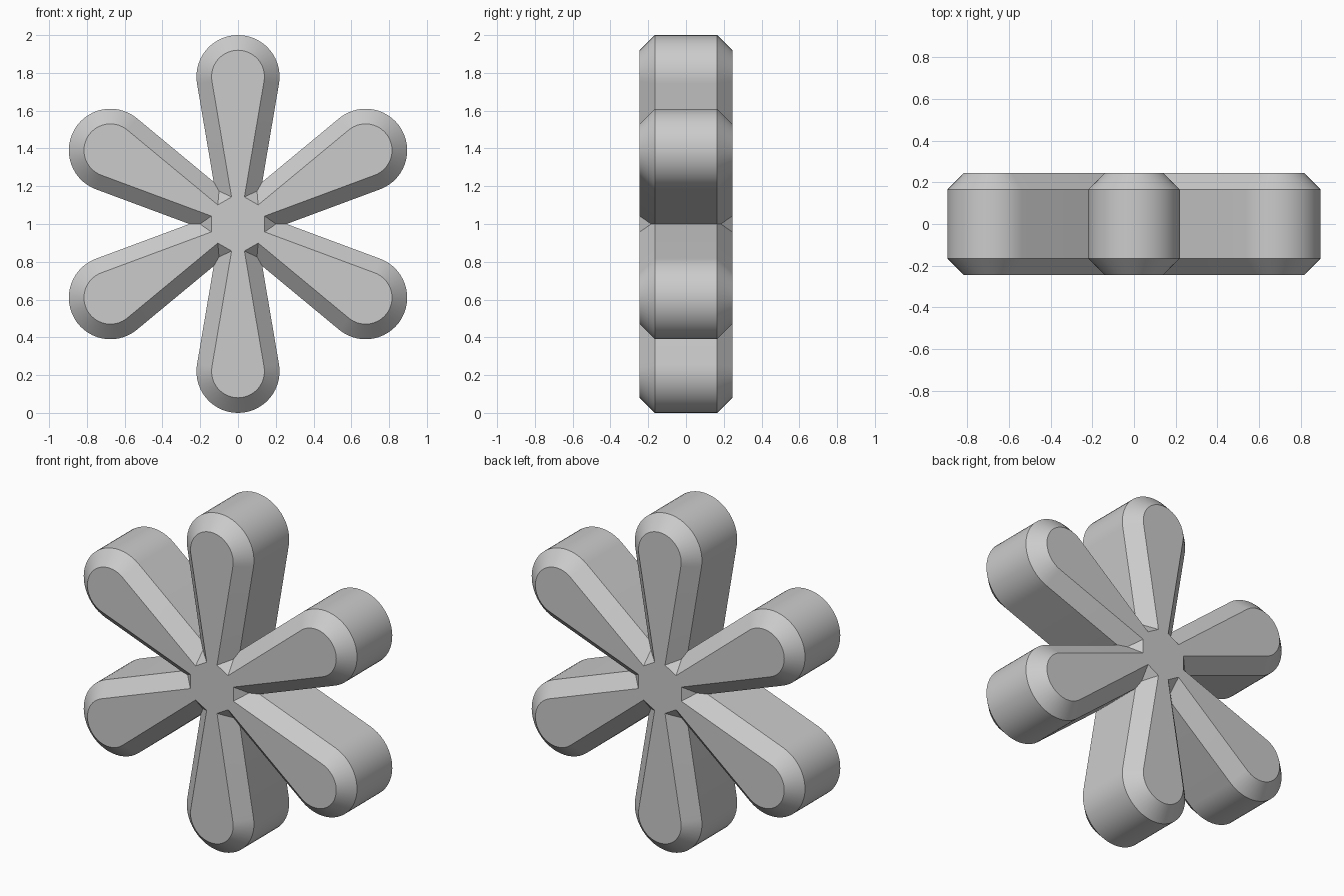
import bpy
import math

cube = bpy.data.objects.get("Cube")
if cube:
    bpy.data.objects.remove(cube, do_unlink=True)

PETALS = 6
HUB_RADIUS = 0.147
TIP_CENTRE = 0.78
TIP_RADIUS = 0.14
CHAMFER = 0.08
HALF_DEPTH = 0.245
ARC_STEPS = 28

# One petal pointing up: narrow root on the hub, round tip
root_x = 0.034
root_y = math.sqrt(HUB_RADIUS ** 2 - root_x ** 2)
petal = [(root_x, root_y)]
for i in range(ARC_STEPS + 1):
    a = math.radians(-10 + 200 * i / ARC_STEPS)
    petal.append((TIP_RADIUS * math.cos(a), TIP_CENTRE + TIP_RADIUS * math.sin(a)))
petal.append((-root_x, root_y))

# Whole outline: the petal repeated around the hub
outline = []
for k in range(PETALS):
    c, s = math.cos(k * math.tau / PETALS), math.sin(k * math.tau / PETALS)
    outline += [(x * c - y * s, x * s + y * c) for x, y in petal]

# Filled curve, extruded with a flat chamfer that widens towards the middle
curve = bpy.data.curves.new("flower", "CURVE")
curve.dimensions = "2D"
curve.fill_mode = "BOTH"
curve.extrude = HALF_DEPTH - CHAMFER
curve.bevel_depth = CHAMFER
curve.bevel_resolution = 0
spline = curve.splines.new("POLY")
spline.points.add(len(outline) - 1)
for point, (x, y) in zip(spline.points, outline):
    point.co = (x, y, 0, 1)
spline.use_cyclic_u = True

# Plain grey material
grey = bpy.data.materials.new("plain grey")
grey.use_nodes = True
colour = (0.6, 0.6, 0.6, 1)
grey.diffuse_color = colour
grey.node_tree.nodes["Principled BSDF"].inputs["Base Color"].default_value = colour
curve.materials.append(grey)

# Stand the flower upright and turn it into a smooth-sided mesh
flower = bpy.data.objects.new("six_petal_flower", curve)
bpy.context.collection.objects.link(flower)
flower.rotation_euler.x = math.pi / 2
flower.location.z = 1
bpy.ops.object.select_all(action="DESELECT")
flower.select_set(True)
bpy.context.view_layer.objects.active = flower
bpy.ops.object.convert(target="MESH")
bpy.ops.object.shade_smooth_by_angle(angle=math.radians(30))
